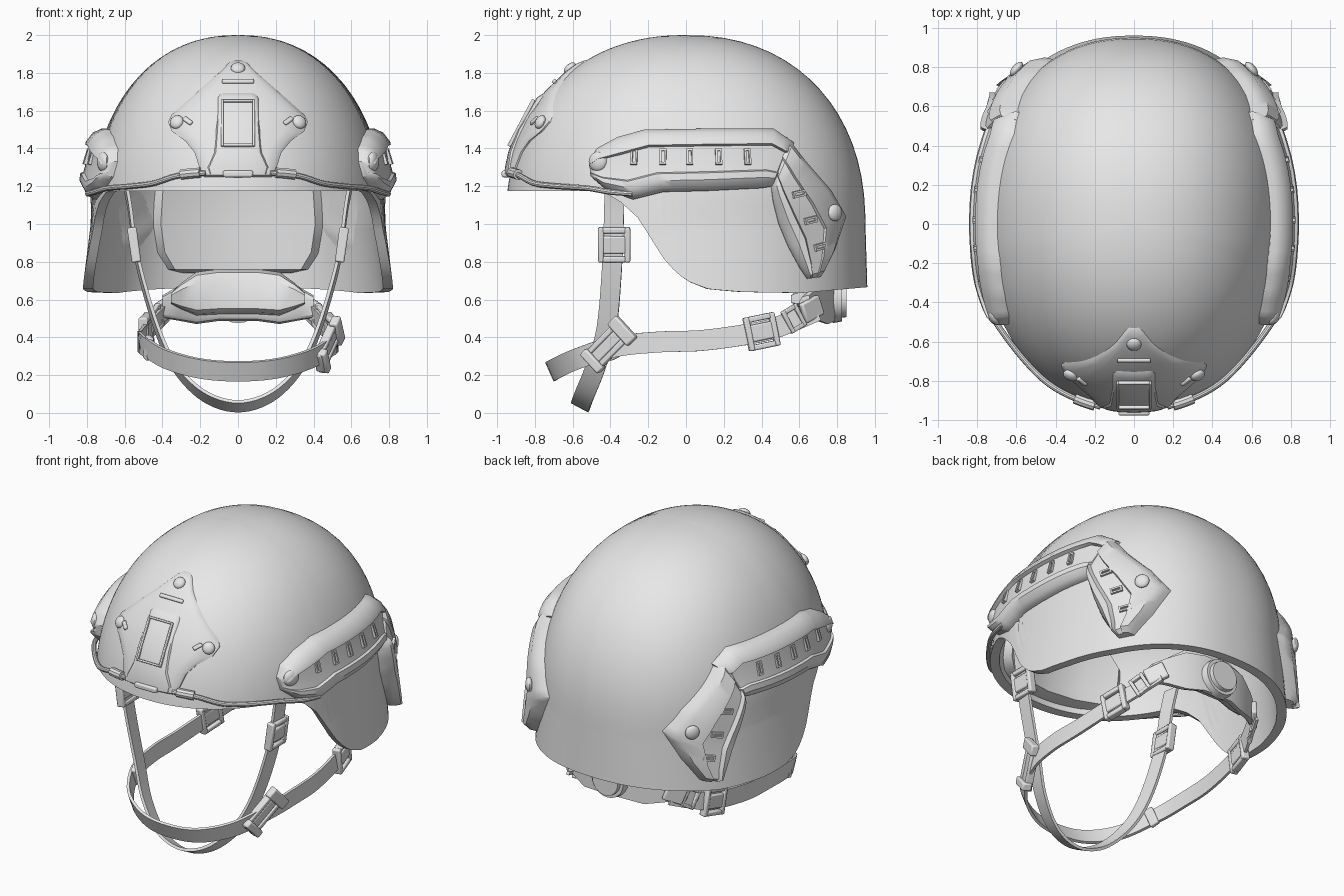
import bpy, bmesh, math
from mathutils import Vector, Matrix

if "Cube" in bpy.data.objects:
    bpy.data.objects.remove(bpy.data.objects["Cube"])

MAT = bpy.data.materials.new("matte_grey")
MAT.diffuse_color = (0.8, 0.8, 0.8, 1)
MAT.use_nodes = True
MAT.node_tree.nodes["Principled BSDF"].inputs["Base Color"].default_value = MAT.diffuse_color

# Lower rim height against depth
RIM = [(-1, 1.175), (-.45, 1.175), (-.35, 1.12), (-.25, 1.03), (-.17, .9), (-.1, .79), (0, .7),
       (.12, .655), (.3, .64), (.6, .635), (1, .67)]


def profile(s):
    """Shell height, front reach, back reach and half width: dome for s < 1, skirt beyond."""
    if s < 1:
        a = s * math.pi / 2
        r = math.sin(a) ** (2 / 2.2)
        return 1 + max(math.cos(a), 0) ** (2 / 2.2), .955 * r, .95 * r, .78 * r
    t = s - 1
    return 1 - .4 * t, .955, .95 + .012 * t, .78 + .05 * t


def catmull(pts, s):
    i = min(int(s), len(pts) - 2)
    t = s - i
    a, b, c, d = pts[max(i - 1, 0)], pts[i], pts[i + 1], pts[min(i + 2, len(pts) - 1)]
    return [.5 * (2 * q + (r - p) * t + (2 * p - 5 * q + 4 * r - w) * t * t
                  + (3 * q - p - 3 * r + w) * t ** 3) for p, q, r, w in zip(a, b, c, d)]


def shell_s(z):
    lo, hi = 0.0, 2.0
    for _ in range(30):
        m = (lo + hi) / 2
        lo, hi = (m, hi) if profile(m)[0] > z else (lo, m)
    return lo


def lerp_table(tab, v):
    for (a, p), (b, q) in zip(tab, tab[1:]):
        if v <= b:
            return p + (q - p) * (v - a) / (b - a)
    return tab[-1][1]


def power(y):
    return 2.25 if y > 0 else 2.12


def side(y, z, o=0):
    """Point on the right side of the shell, pushed outward by o."""
    _, f, b, w = profile(shell_s(z))
    L, n = (b if y > 0 else f), power(y)
    k = min(abs(y) / L, .985)
    return Vector((w * (1 - k ** n) ** (1 / n) + o, y + .25 * o * y / L, z))


def face(x, z, o=0, sgn=-1):
    """Point on the front (-1) or back (+1) of the shell, pushed outward by o."""
    _, f, b, w = profile(shell_s(z))
    L, n = (b if sgn > 0 else f), power(sgn)
    k = min(abs(x) / w, .985)
    return Vector((x, sgn * (L * (1 - k ** n) ** (1 / n) + o), z))


def finish(name, bm, mirror=False, bevel=0):
    bmesh.ops.remove_doubles(bm, verts=bm.verts, dist=1e-5)
    bmesh.ops.recalc_face_normals(bm, faces=bm.faces)
    me = bpy.data.meshes.new(name)
    bm.to_mesh(me)
    bm.free()
    me.materials.append(MAT)
    for p in me.polygons:
        p.use_smooth = True
    me.set_sharp_from_angle(angle=math.radians(35))
    ob = bpy.data.objects.new(name, me)
    bpy.context.collection.objects.link(ob)
    if bevel:
        m = ob.modifiers.new("bevel", 'BEVEL')
        m.width, m.segments = bevel, 2
    if mirror:
        ob.modifiers.new("mirror", 'MIRROR')
    return ob


def loft(name, rings, mirror=False, cap=True):
    bm = bmesh.new()
    vs = [[bm.verts.new(p) for p in r] for r in rings]
    n = len(vs[0])
    for a, b in zip(vs, vs[1:]):
        for i in range(n):
            j = (i + 1) % n
            bm.faces.new((a[i], a[j], b[j], b[i]))
    if cap:
        bm.faces.new(vs[0])
        bm.faces.new(vs[-1])
    return finish(name, bm, mirror)


def path(pts, steps=6):
    n = (len(pts) - 1) * steps
    ps = [Vector(catmull(pts, i / steps)) for i in range(n + 1)]
    return [(p, (ps[min(i + 1, n)] - ps[max(i - 1, 0)]).normalized()) for i, p in enumerate(ps)]


def strap(name, pts, wdir, width=.1, th=.018):
    pts = pts + [(-x, y, z) for x, y, z in reversed(pts[:-1])]
    rings = []
    for p, t in path(pts):
        w = Vector(wdir)
        w = (w - t * w.dot(t)).normalized() * width / 2
        n = t.cross(w).normalized() * th / 2
        rings.append([p + w + n, p - w + n, p - w - n, p + w - n])
    loft(name, rings)


def tube(name, pts, r, steps=6):
    rings = []
    for p, t in path([tuple(q) for q in pts], steps):
        u = t.cross(Vector((0, 0, 1))).normalized()
        v = t.cross(u)
        rings.append([p + r * (math.cos(a) * u + math.sin(a) * v)
                      for a in [i * math.pi / 5 for i in range(10)]])
    loft(name, rings, True)


def rot(rz=0, ry=0, rx=0):
    return Matrix.Rotation(rz, 4, 'Z') @ Matrix.Rotation(ry, 4, 'Y') @ Matrix.Rotation(rx, 4, 'X')


def boxes(name, loc, r, parts, mirror=True, bevel=0):
    """Joined boxes (centre, size) in a local frame whose X is the outward normal."""
    bm = bmesh.new()
    M = Matrix.Translation(loc) @ r
    for c, s in parts:
        bmesh.ops.create_cube(bm, size=1, matrix=M @ Matrix.Translation(c) @ Matrix.Diagonal((*s, 1)))
    return finish(name, bm, mirror, bevel)


def frame(name, loc, r, w, h, t, bar, mirror=True, middle=False, bevel=0):
    parts = [((0, s * (w - bar) / 2, 0), (t, bar, h)) for s in (1, -1)]
    parts += [((0, 0, s * (h - bar) / 2), (t * .98, w - bar * 1.5, bar)) for s in (1, -1)]
    if middle:
        parts.append(((0, 0, 0), (t * .8, w - bar, h * .5)))
    return boxes(name, loc, r, parts, mirror, bevel)


def screw(name, loc, r, rad, mirror=True, depth=.5):
    bm = bmesh.new()
    bmesh.ops.create_uvsphere(bm, u_segments=16, v_segments=10, radius=rad,
                              matrix=Matrix.Translation(loc) @ r @ Matrix.Diagonal((depth, 1, 1, 1)))
    return finish(name, bm, mirror)


# Helmet shell: outer wall, rim and inner wall
COLS, ROWS = 128, 32
cols = []
for i in range(COLS):
    a = 2 * math.pi * (i + .5) / COLS
    c, s = math.cos(a), math.sin(a)
    n = power(s)
    r = (abs(c) ** n + abs(s) ** n) ** (-1 / n)
    s_end = shell_s(lerp_table(RIM, .95 * r * s))
    outer = []
    for j in range(ROWS + 1):
        z, f, b, w = profile(s_end * j / ROWS)
        outer.append(Vector((w * r * c, (b if s > 0 else f) * r * s, z)))
    inner = [Vector((p.x * .935, p.y * .935, p.z - .07 * max(0, (p.z - 1.2) / .8)))
             for p in reversed(outer)]
    cols.append(outer + inner)
loft("helmet_shell", list(zip(*cols)), cap=False)


# Side rails that follow the shell
def rail(name, edges, prof):
    st = []
    for a, b in zip(edges, edges[1:]):
        st += [[p + (q - p) * k / 4 for p, q in zip(a, b)] for k in range(4)]
    st.append(edges[-1])
    rings = []
    for i, (ty, tz, by, bz) in enumerate(st):
        k = (.55, .9)[i] if i < 2 else (.6 if i == len(st) - 1 else 1)
        rings.append([side(ty + (by - ty) * v, tz + (bz - tz) * v, o * k) for v, o in prof])
    loft(name, rings, True)


rail("front_rail", [(-.51, 1.33, -.5, 1.25), (-.47, 1.4, -.42, 1.18), (-.36, 1.46, -.28, 1.13),
                    (-.22, 1.5, -.12, 1.17), (.1, 1.505, .1, 1.175), (.46, 1.505, .4, 1.19),
                    (.57, 1.43, .46, 1.2)],
     [(0, -.04), (0, .03), (.06, .065), (.2, .085), (.25, .085), (.28, .06), (.5, .055), (.69, .06),
      (.71, .075), (.82, .075), (.94, .05), (1, .015), (1, -.04)])
rail("rear_rail", [(.53, 1.46, .45, 1.2), (.63, 1.33, .46, 1.12), (.76, 1.18, .49, 1.0),
                   (.84, 1.04, .54, .88), (.78, .86, .6, .77), (.71, .72, .64, .71)],
     [(0, -.05), (0, .04), (.08, .08), (.38, .095), (.41, .075), (.72, .075), (.75, .1), (.86, .09),
      (.95, .05), (1, .015), (1, -.05)])


def yaw(y, z):
    return math.atan2(side(y - .04, z).x - side(y + .04, z).x, .08)


for y in (-.27, -.12, .02, .17, .32):
    frame("rail_slot", side(y, 1.355, .057), rot(yaw(y, 1.355), -.3), .035, .085, .025, .01)
for y, z in ((.585, 1.16), (.645, 1.02), (.695, .88)):
    frame("rear_rail_slot", side(y, z, .075), rot(yaw(y, z), 0, .2), .075, .035, .03, .011)
screw("front_rail_screw", side(-.46, 1.33, .055), rot(yaw(-.46, 1.33)), .052)
screw("rear_rail_screw", side(.77, 1.06, .095), rot(yaw(.7, 1.06)), .045)


# Front mount plate, raised block and details
def plate(name, rows, sgn=-1):
    us = [-1, -1, -.9, -.7, -.45, -.2, 0, .2, .45, .7, .9, 1, 1]
    es = [-1, .4, .9] + [1] * 7 + [.9, .4, -1]
    loft(name, [[face(u * w, z, o * e if e > 0 else -.04, sgn) for u, e in zip(us, es)]
                for z, w, o in rows])


plate("mount_plate", [(1.865, .025, .01), (1.85, .05, .025), (1.8, .1, .025), (1.7, .215, .025),
                      (1.58, .35, .025), (1.54, .37, .025), (1.49, .35, .025), (1.44, .28, .025),
                      (1.38, .23, .025), (1.3, .205, .025), (1.26, .19, .025), (1.25, .18, .01)])
plate("mount_block", [(1.7, .09, .02), (1.67, .11, .04), (1.5, .12, .04), (1.38, .13, .04),
                      (1.3, .17, .035), (1.265, .16, .03)])
frame("mount_window", face(0, 1.535, .035), rot(-math.pi / 2, -.49), .18, .28, .02, .014, False, bevel=.005)
boxes("mount_slot", face(0, 1.755, .025), rot(-math.pi / 2, -.75), [((0, 0, 0), (.02, .17, .025))], False, .008)
boxes("mount_hook", face(0, 1.265, .02), rot(-math.pi / 2), [((0, 0, 0), (.05, .16, .035))], False, .01)
screw("top_screw", face(0, 1.825, .025), rot(-math.pi / 2, -.85), .038, False, .6)
screw("mount_side_screw", face(.325, 1.54, .025), rot(-1.1, -.45), .038, depth=.6)
boxes("mount_side_rib", face(.265, 1.545, .025), rot(-1.2, -.5, .6), [((0, 0, 0), (.025, .06, .025))], bevel=.006)

# Elastic cord with its end clip
tube("cord", [face(.17, 1.27, .02), face(.32, 1.255, .02), face(.45, 1.215, .02), face(.57, 1.2, .02),
              side(-.52, 1.19, .03), side(-.4, 1.17, .045), side(-.28, 1.16, .05)], .015)
tube("cord_clip", [face(.2, 1.272, .02), face(.25, 1.268, .02), face(.3, 1.262, .02)], .028, 2)

# Inner pads
pad_rows = [(.74, .3), (.76, .38), (.85, .44), (1.0, .465), (1.2, .45), (1.35, .38), (1.45, .25)]
for name, sgn in (("back_pad", 1), ("brow_pad", -1)):
    rings = []
    for k, (z, w) in enumerate(pad_rows):
        z = z if sgn > 0 else 1.21 + (z - .74) * .5
        d = .08 if k in (0, 6) else .14
        ring = [face(u * w, z, -d, sgn) for u in (-.88, -.5, 0, .5, .88)]
        ring += [face(u * w, z, -.05, sgn) for u in (1, .5, 0, -.5, -1)]
        rings.append(ring)
    loft(name, rings)


# Nape pad, its backing and dial
def nape(name, stations, cz, y0, d):
    rings = []
    for x, h in [(-x, h) for x, h in reversed(stations)] + stations:
        y = y0 - .9 * x * x
        rings.append([(x, y + a * d, cz - .3 * abs(x) ** 2 + b * h) for a, b in
                      ((0, -1), (-.7, -.92), (-1, -.75), (-1, .5), (-.7, .85), (0, 1), (.3, 1), (.3, -1))])
    loft(name, rings)


nape("nape_pad", [(.1, .12), (.22, .115), (.3, .07), (.355, .03)], .645, .75, .08)
nape("nape_backing", [(.1, .12), (.22, .125), (.32, .09), (.4, .06)], .61, .785, .04)
bm = bmesh.new()
for r, d, y in ((.125, .05, .80), (.1, .05, .825)):
    bmesh.ops.create_cone(bm, cap_ends=True, segments=24, radius1=r, radius2=r * .93, depth=d,
                          matrix=Matrix.Translation((0, y, .6)) @ Matrix.Rotation(-math.pi / 2, 4, 'X'))
finish("nape_dial", bm)

# Straps
strap("side_strap", [(.61, -.375, 1.27), (.575, -.38, 1.1), (.53, -.39, .8), (.43, -.42, .45),
                     (.33, -.48, .24), (.18, -.54, .09), (0, -.56, .035)], (0, .88, -.47), .105)
strap("chin_strap", [(.37, .69, .54), (.43, .55, .48), (.48, .4, .43), (.515, .1, .385),
                     (.52, -.15, .375), (.49, -.38, .35), (.38, -.58, .285), (.2, -.69, .235),
                     (0, -.715, .22)], (0, .4, -.9), .11)

# Buckles
frame("side_strap_buckle", (.55, -.38, .89), rot(0, .14), .17, .185, .05, .03, middle=True, bevel=.008)
frame("rear_strap_buckle", (.485, .4, .43), rot(.2, 0, .2), .17, .18, .05, .03, middle=True, bevel=.008)
frame("nape_link", (.43, .57, .5), rot(.45, 0, .5), .1, .13, .03, .022, bevel=.005)
boxes("nape_tab", (.385, .665, .55), rot(.7, 0, .4), [((0, 0, 0), (.035, .13, .11))], bevel=.01)
frame("chin_buckle", (.47, -.42, .35), rot(-.35, .1, .75), .27, .12, .05, .03, False, True, bevel=.008)
boxes("chin_buckle_clip", (.485, -.42, .35), rot(-.35, .1, .75),
      [((0, .125, 0), (.05, .07, .16)), ((0, -.11, 0), (.06, .05, .14))], False, .01)
boxes("chin_strap_keeper", (-.475, -.4, .345), rot(math.pi + .35, 0, -.4), [((0, 0, 0), (.03, .06, .13))], False, .008)
